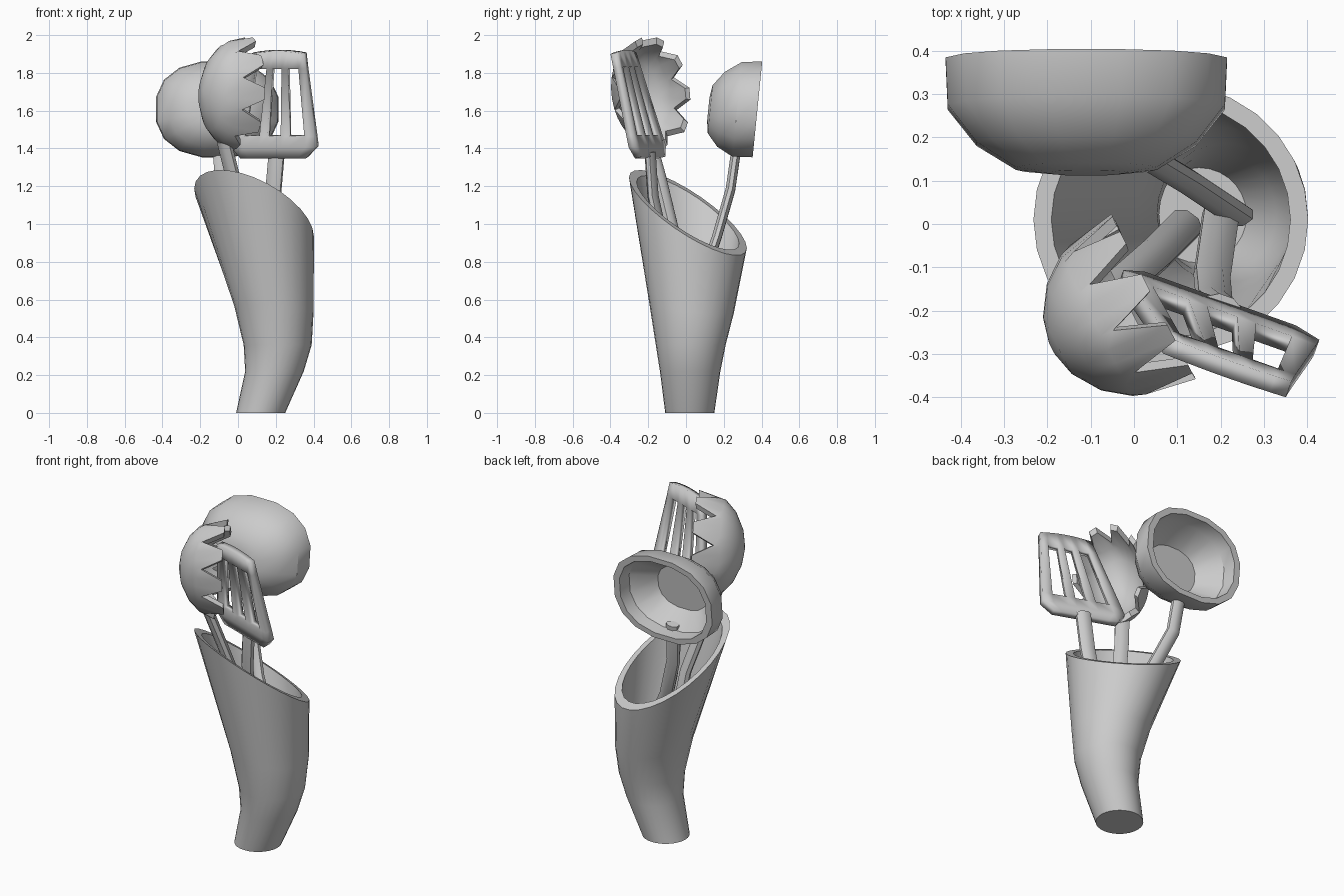
import bpy, bmesh
from math import sin, cos, pi, radians, copysign
from mathutils import Vector as V

if "Cube" in bpy.data.objects:
    bpy.data.objects.remove(bpy.data.objects["Cube"])


def finish(name, bm, angle=35):
    bmesh.ops.recalc_face_normals(bm, faces=bm.faces)
    me = bpy.data.meshes.new(name)
    bm.to_mesh(me)
    bm.free()
    me.shade_smooth()
    me.set_sharp_from_angle(angle=radians(angle))
    ob = bpy.data.objects.new(name, me)
    bpy.context.collection.objects.link(ob)
    return ob


def loft(name, rings, angle=35):
    """Skin a list of rings and cap both ends."""
    bm = bmesh.new()
    vr = [[bm.verts.new(p) for p in r] for r in rings]
    n = len(vr[0])
    for a, b in zip(vr, vr[1:]):
        for i in range(n):
            j = (i + 1) % n
            bm.faces.new((a[i], a[j], b[j], b[i]))
    bm.faces.new(vr[0])
    bm.faces.new(vr[-1])
    return finish(name, bm, angle)


def handle(name, path, side, w, t, n=8):
    """Flattened rod of width w along side, thickness t, following a path."""
    pts = [V(p) for p in path]
    rings = []
    for k, p in enumerate(pts):
        d = (pts[min(k + 1, len(pts) - 1)] - pts[max(k - 1, 0)]).normalized()
        s = V(side)
        s = (s - d * s.dot(d)).normalized()
        q = d.cross(s)
        rings.append([p + s * w / 2 * cos(a) + q * t / 2 * sin(a)
                      for a in (2 * pi * (i + .5) / n for i in range(n))])
    loft(name, rings, 50)


# Leaning holder with a slanted rim
def holder_ring(cx, cy, z, rx, ry, sx=0, sy=0, s=1, n=28):
    out = []
    for i in range(n):
        a = 2 * pi * i / n
        dx, dy = rx * s * cos(a), ry * s * sin(a)
        out.append(V((cx + dx, cy + dy, z + sx * dx + sy * dy)))
    return out


sections = [(.12, .02, 0, .13, .13),
            (.193, .022, .22, .155, .16),
            (.21, .025, .36, .18, .185),
            (.19, .03, .55, .21, .223, -.08, -.1),
            (.085, .01, 1.06, .317, .312, -.40, -.60)]
outer = [holder_ring(*s) for s in sections]
inner = [holder_ring(*s, s=.87) for s in reversed(sections[1:])]
inner.append(holder_ring(.15, .02, .08, .11, .11))
loft("holder", outer + inner)


# Ladle bowl, opening towards the back
def ladle_ring(y, s, n=16):
    out = []
    for i in range(n):
        a = 2 * pi * (i + .5) / n
        c, d = cos(a), sin(a)
        x = .33 * s * copysign(abs(c) ** .85, c)
        z = .258 * s * copysign(abs(d) ** .85, d)
        out.append(V((-.11 + x, y + .1 * z, 1.607 + z)))
    return out


loft("ladle_bowl", [ladle_ring(y, s) for y, s in (
    (.118, .25), (.128, .5), (.185, .78), (.27, .985), (.378, 1.0),
    (.378, .88), (.30, .85), (.19, .5))])
handle("ladle_handle", [(-.10, .27, 1.42), (-.08, .235, 1.18), (.02, .16, .92),
                        (.12, .10, .75), (.24, .02, .45)], (1, 0, .2), .08, .055)

# Slotted turner: plate grid with the slot cells left out
origin = V((.195, -.205, 1.41))
u_dir, v_dir = V((.942, -.335, 0)), V((.04, -.247, .968))
rows = [(-.06, .185), (0, .24), (.06, .23), (.43, .163), (.51, .15)]
cols = [-1, -.74, -.36, -.16, .16, .36, .74, 1]
bm = bmesh.new()
grid = [[bm.verts.new(origin + u_dir * (c * hw)
                      + v_dir * (v + (.015 * (1 - c * c) if v > .5 else 0)))
         for c in cols] for v, hw in rows]
for r in range(len(rows) - 1):
    for c in range(len(cols) - 1):
        if r == 2 and c in (1, 3, 5):
            continue
        bm.faces.new((grid[r][c], grid[r][c + 1], grid[r + 1][c + 1], grid[r + 1][c]))
turner = finish("turner_head", bm)
solid = turner.modifiers.new("thickness", 'SOLIDIFY')
solid.thickness, solid.offset = .04, 0
handle("turner_handle", [(.205, -.19, 1.38), (.185, -.175, 1.15),
                         (.18, -.12, .9), (.20, .02, .45)], u_dir, .09, .055)

# Pasta server: toothed half-ellipsoid shell opening to the right and back
centre = V((.03, -.175, 1.69))
n_dir, a_dir, b_dir = V((.88, .45, 0)), V((.45, -.88, 0)), V((.04, -.09, 1))


def server_ring(phi, s=1, teeth=False, n=30):
    out = []
    for i in range(n):
        t = 2 * pi * i / n - pi / 2
        p = phi
        if teeth and 2 < i < n - 2:
            p = radians(24) if i % 3 == 0 else radians(-4)
        out.append(centre - n_dir * (.25 * s * sin(p))
                   + (a_dir * (.215 * cos(t)) + b_dir * (.305 * sin(t))) * (s * cos(p)))
    return out


lats = [radians(d) for d in (86, 70, 50, 32)]
loft("pasta_server_head",
     [server_ring(p) for p in lats]
     + [server_ring(radians(12), 1, True), server_ring(radians(12), .88, True)]
     + [server_ring(p, .88) for p in reversed(lats)], 40)
handle("pasta_server_handle", [(-.075, -.19, 1.44), (-.03, -.14, 1.26),
                               (.05, -.07, .97), (.12, 0, .45)], (.8, -.6, 0), .085, .06)
